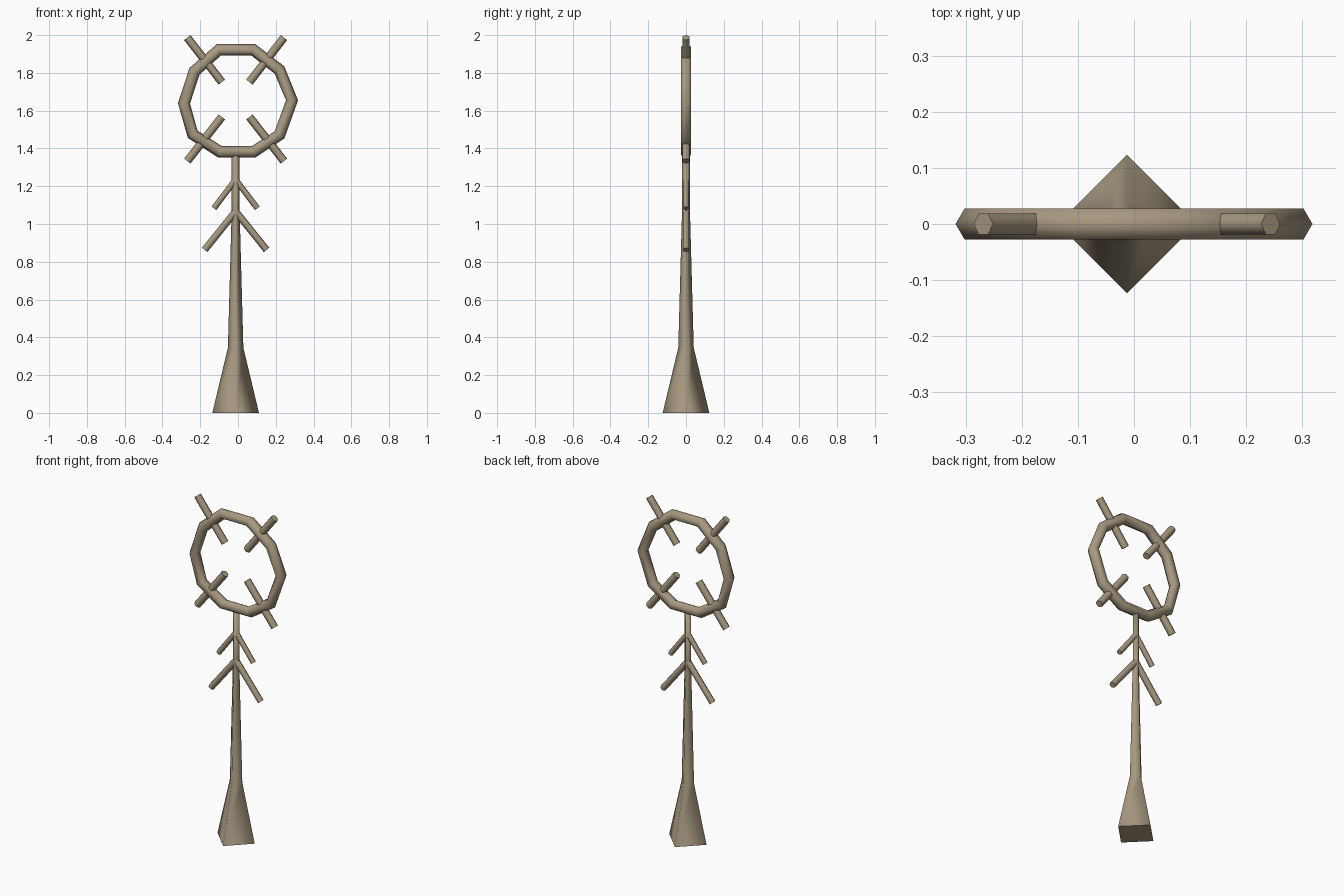
import bpy, bmesh, math
from mathutils import Vector

if "Cube" in bpy.data.objects:
    bpy.data.objects.remove(bpy.data.objects["Cube"])

wood = bpy.data.materials.new("weathered wood")
wood.diffuse_color = (0.39, 0.32, 0.22, 1)
wood.use_nodes = True
wood.node_tree.nodes["Principled BSDF"].inputs["Base Color"].default_value = wood.diffuse_color


def tube(name, path, radii, sides=6, closed=False, smooth=80):
    """Sweep a polygon section along a path of (x, z) points in the y = 0 plane."""
    pts = [Vector((x, 0, z)) for x, z in path]
    n = len(pts)
    bm = bmesh.new()
    rings = []
    for i, p in enumerate(pts):
        if closed:
            a, b = pts[i - 1], pts[(i + 1) % n]
        else:
            a, b = pts[max(i - 1, 0)], pts[min(i + 1, n - 1)]
        t = (b - a).normalized()
        side = Vector((t.z, 0, -t.x))
        ring = []
        for k in range(sides):
            ang = 2 * math.pi * k / sides
            off = side * math.cos(ang) + Vector((0, math.sin(ang), 0))
            ring.append(bm.verts.new(p + off * radii[i]))
        rings.append(ring)
    for i in range(n if closed else n - 1):
        r0, r1 = rings[i], rings[(i + 1) % n]
        for k in range(sides):
            j = (k + 1) % sides
            bm.faces.new((r0[k], r0[j], r1[j], r1[k]))
    if not closed:
        bm.faces.new(rings[0])
        bm.faces.new(rings[-1])
    bmesh.ops.recalc_face_normals(bm, faces=bm.faces)
    me = bpy.data.meshes.new(name)
    bm.to_mesh(me)
    bm.free()
    me.materials.append(wood)
    ob = bpy.data.objects.new(name, me)
    bpy.context.collection.objects.link(ob)
    bpy.ops.object.select_all(action='DESELECT')
    ob.select_set(True)
    bpy.context.view_layer.objects.active = ob
    bpy.ops.object.shade_smooth_by_angle(angle=math.radians(smooth))
    return ob


CX = -0.0125  # post axis

# Four-sided post, flared at the foot
tube("post", [(CX, 0), (CX, 0.345), (CX, 1.07), (CX, 1.37)],
     [0.1235, 0.041, 0.021, 0.021], sides=4, smooth=92)

# Slightly uneven ten-sided hoop
hoop = [(-0.10, 1.923), (0.08, 1.923), (0.22, 1.815), (0.286, 1.655), (0.22, 1.472),
        (0.082, 1.382), (-0.095, 1.382), (-0.24, 1.475), (-0.286, 1.639), (-0.23, 1.809)]
tube("hoop", hoop, [0.032] * 10, closed=True)

for s, label in ((-1, "left"), (1, "right")):
    # Spokes crossing the hoop
    tube("upper_spoke_" + label, [(CX + s * 0.073, 1.751), (CX + s * 0.256, 1.987)], [0.0215] * 2)
    tube("lower_spoke_" + label, [(CX + s * 0.073, 1.567), (CX + s * 0.256, 1.333)], [0.0215] * 2)
    # Drooping twigs on the post
    tube("upper_twig_" + label, [(CX, 1.235), (CX + s * 0.115, 1.083)], [0.0155] * 2)
    tube("lower_twig_" + label, [(CX, 1.067), (CX + s * 0.164, 0.863)], [0.0185] * 2)
